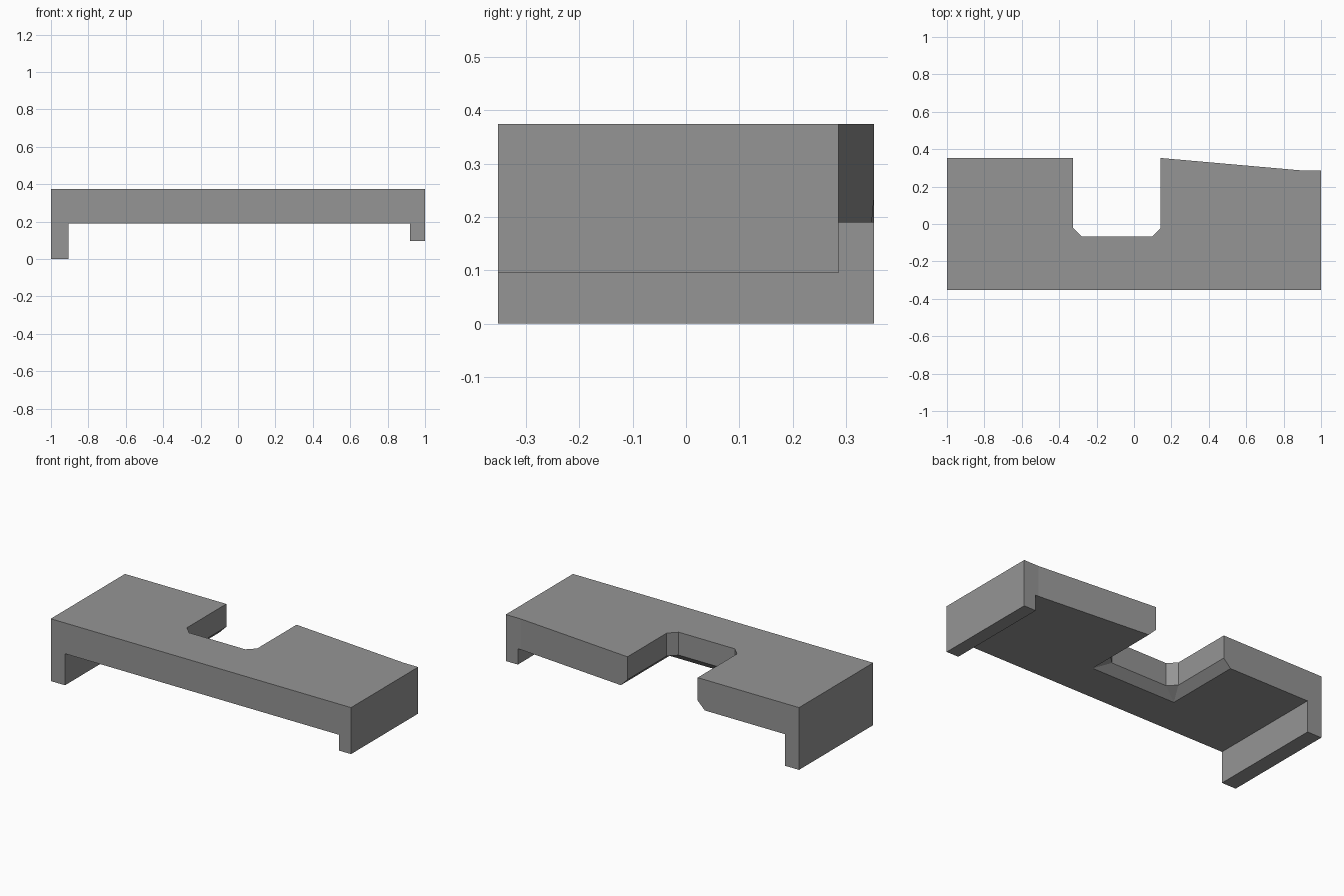
import bpy, bmesh

if "Cube" in bpy.data.objects:
    bpy.data.objects.remove(bpy.data.objects["Cube"])

TOP, UNDER = 0.375, 0.19
HALF_Y = 0.353

grey = bpy.data.materials.new("mid grey")
grey.diffuse_color = (0.30, 0.30, 0.30, 1)
grey.use_nodes = True
grey.node_tree.nodes["Principled BSDF"].inputs["Base Color"].default_value = grey.diffuse_color


def loft(name, rings):
    """Closed solid through rings with equal point counts."""
    bm = bmesh.new()
    loops = [[bm.verts.new(p) for p in ring] for ring in rings]
    n = len(loops[0])
    for a, b in zip(loops, loops[1:]):
        for i in range(n):
            j = (i + 1) % n
            bm.faces.new((a[i], a[j], b[j], b[i]))
    bm.faces.new(loops[0][::-1])
    bm.faces.new(loops[-1])
    bmesh.ops.remove_doubles(bm, verts=bm.verts, dist=1e-5)
    bmesh.ops.recalc_face_normals(bm, faces=bm.faces)
    mesh = bpy.data.meshes.new(name)
    bm.to_mesh(mesh)
    bm.free()
    mesh.materials.append(grey)
    ob = bpy.data.objects.new(name, mesh)
    bpy.context.collection.objects.link(ob)
    return ob


def cut(target, cutter):
    mod = target.modifiers.new(cutter.name, "BOOLEAN")
    mod.operation, mod.solver, mod.object = "DIFFERENCE", "EXACT", cutter
    cutter.hide_render = True
    cutter.display_type = "WIRE"


# Slab with a long left leg and a short right leg
profile = [(-1, 0), (-0.905, 0), (-0.905, UNDER), (0.92, UNDER),
           (0.92, 0.095), (1, 0.095), (1, TOP), (-1, TOP)]
body = loft("bracket_body", [[(x, y, z) for x, z in profile]
                             for y in (-HALF_Y, HALF_Y)])

# Tapered trim along the right half of the back edge
trim = [(0.14, HALF_Y), (0.90, 0.286), (1.1, 0.286), (1.1, 0.5), (0.14, 0.5)]
cut(body, loft("back_trim_cutter", [[(x, y, z) for x, y in trim]
                                    for z in (-0.1, 0.5)]))

# Back notch with clipped corners, flared outward at the underside
X0, X1, Y0, C = -0.325, 0.143, -0.068, 0.047


def notch(z, flare):
    a, b, y, c = X0 - flare, X1 + flare, Y0 - flare, C - flare
    return [(a, 0.5, z), (a, y + c, z), (a + c, y, z),
            (b - c, y, z), (b, y + c, z), (b, 0.5, z)]


cut(body, loft("notch_cutter", [notch(0.1, C), notch(UNDER, C),
                                notch(UNDER + C, 0), notch(0.5, 0)]))
